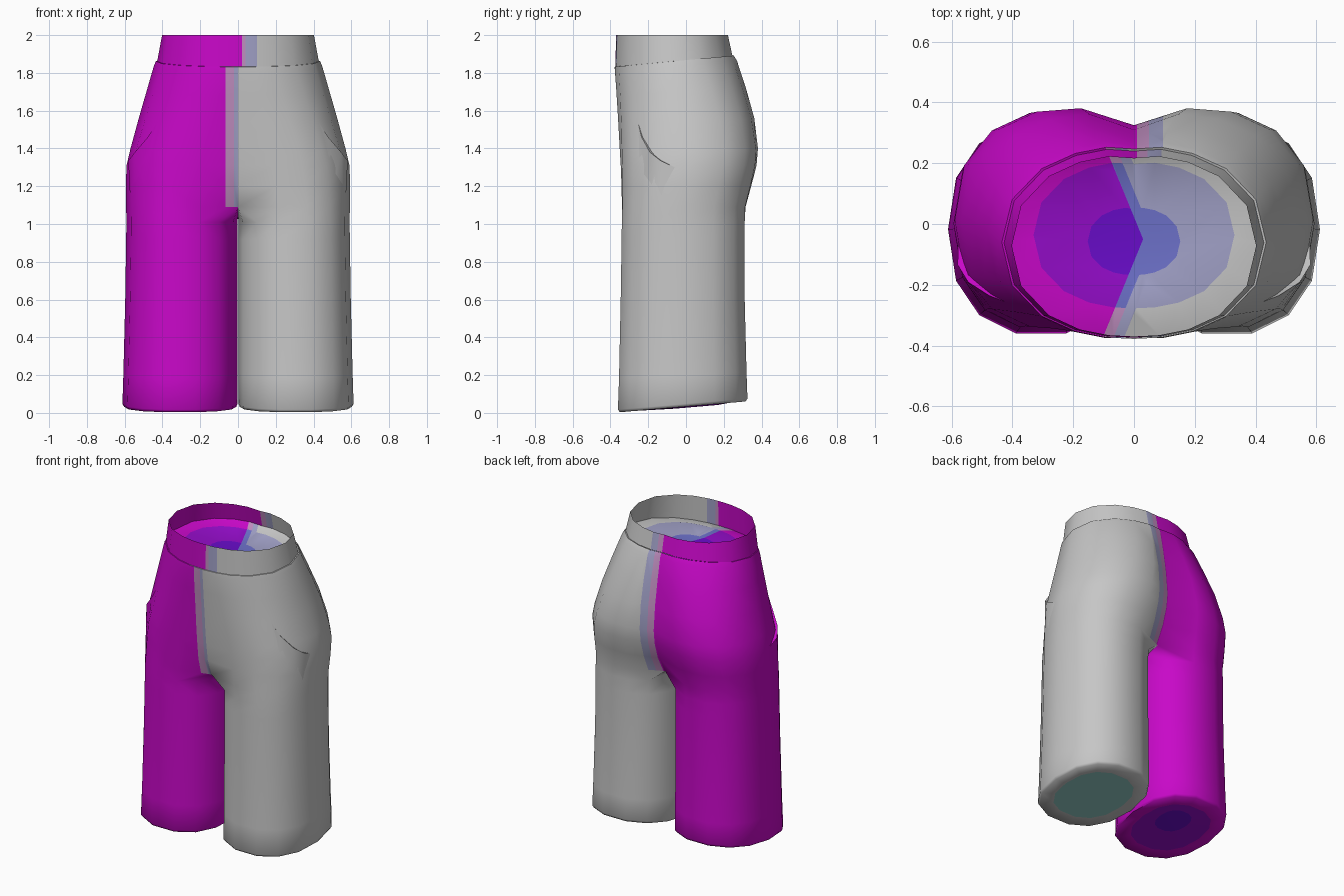
import bpy, bmesh, math
from mathutils import Vector
from mathutils.bvhtree import BVHTree

cube = bpy.data.objects.get("Cube")
if cube:
    bpy.data.objects.remove(cube, do_unlink=True)

# Colours (sRGB 0-255, converted to linear)
COLOURS = {
    "magenta": (200, 8, 200), "grey": (198, 198, 198),
    "mauve": (192, 142, 192), "slate": (160, 160, 198),
    "violet": (147, 12, 200), "indigo": (104, 12, 200),
    "blue": (108, 112, 200), "teal": (145, 200, 195),
}
NAMES = list(COLOURS)
IDX = {n: i for i, n in enumerate(NAMES)}


def linear(v):
    v /= 255
    return v / 12.92 if v < 0.04 else ((v + 0.055) / 1.055) ** 2.4


MATS = []
for name, rgb in COLOURS.items():
    m = bpy.data.materials.new(name)
    m.use_nodes = True
    col = (*[linear(c) for c in rgb], 1)
    m.diffuse_color = col
    bsdf = m.node_tree.nodes["Principled BSDF"]
    bsdf.inputs["Base Color"].default_value = col
    bsdf.inputs["Roughness"].default_value = 0.8
    MATS.append(m)


def finish(bm, name, angle=60):
    bmesh.ops.recalc_face_normals(bm, faces=bm.faces)
    me = bpy.data.meshes.new(name)
    bm.to_mesh(me)
    bm.free()
    for m in MATS:
        me.materials.append(m)
    me.polygons.foreach_set("use_smooth", [True] * len(me.polygons))
    me.set_sharp_from_angle(angle=math.radians(angle))
    ob = bpy.data.objects.new(name, me)
    bpy.context.collection.objects.link(ob)
    return ob


def skin(bm, low, high, mat, closed=True):
    n = len(low)
    for i in range(n if closed else n - 1):
        j = (i + 1) % n
        bm.faces.new((low[i], low[j], high[j], high[i])).material_index = IDX[mat]


def cut(bm, point, normal, keep):
    """Split the faces whose centre passes the keep test along a plane."""
    faces = [f for f in bm.faces if keep(f.calc_center_median())]
    geom = faces + list({e for f in faces for e in f.edges}) + list({v for f in faces for v in f.verts})
    bmesh.ops.bisect_plane(bm, geom=geom, dist=0.0005, plane_co=point, plane_no=normal)


def stripe(x, limits):
    for lim, name in zip(limits, ("magenta", "mauve", "slate")):
        if x < lim:
            return IDX[name]
    return IDX["grey"]


def paint_seam(bm, front, back, zmin):
    for x in front:
        cut(bm, (x, 0, 0), (1, 0, 0), lambda c: c.z > zmin and c.y < 0)
    for x in back:
        cut(bm, (x, 0, 0), (1, 0, 0), lambda c: c.z > zmin and c.y > 0)
    for f in bm.faces:
        c = f.calc_center_median()
        if c.z > zmin:
            f.material_index = stripe(c.x, front if c.y < 0 else back)


# Cross-sections
ANGLES = [math.radians(a) for a in (-90, -80, -66, -48, -24, 0, 24, 48, 66, 80, 90)]
LAST = len(ANGLES) - 1


def spow(v, p):
    return math.copysign(abs(v) ** p, v)


def leg_unit(i):
    """Point i of a leg outline, as fractions of its half width and half depth."""
    a = (i - 5) * math.tau / 14
    return spow(math.cos(a), 0.87), spow(math.sin(a), 0.87)


def half_ring(z, tilt, w, yf, yb, cf, cb, p, lobe=0):
    """Half of a pelvis section, centre front to centre back; lobe blends it into a leg."""
    yc, ry, pts = (yf + yb) / 2, (yb - yf) / 2, []
    for i, a in enumerate(ANGLES):
        s, c = spow(math.sin(a), p), max(math.cos(a), 0) ** p
        lc, ls = leg_unit(i)
        x = w * (c + ((1 + lc) / 2 - c) * lobe)
        s += (ls - s) * lobe
        y = yc + ry * s
        if i == 0:
            x, y = 0, cf
        elif i == LAST:
            x, y = 0, cb
        pts.append(Vector((x, y, z + tilt * s)))
    return pts


def full_ring(*spec):
    pts = half_ring(*spec)
    return pts + [Vector((-p.x, p.y, p.z)) for p in pts[-2:0:-1]]


def leg_ring(z, tilt, w, yf, yb, k=1.0, shift=(0, 0)):
    """Whole leg section; the last three points are the inner thigh."""
    yc, ry, pts = (yf + yb) / 2, (yb - yf) / 2, []
    for i in range(14):
        c, s = leg_unit(i)
        x = w / 2 * (1 + k * c) + shift[0]
        pts.append(Vector((max(x, 0.003), yc + ry * s * k + shift[1], z + tilt * s * k)))
    return pts


TOP = (1.862, 0.03, 0.435, -0.378, 0.257, -0.378, 0.247, 0.9)
PELVIS = [
    TOP,
    (1.835, 0.03, 0.446, -0.38, 0.274, -0.376, 0.258, 0.9),
    (1.7, 0.02, 0.485, -0.372, 0.322, -0.367, 0.285, 0.85, 0.1),
    (1.55, 0.01, 0.528, -0.364, 0.367, -0.355, 0.31, 0.8, 0.25),
    (1.4, 0, 0.569, -0.357, 0.387, -0.345, 0.325, 0.77, 0.45),
    (1.31, 0, 0.59, -0.352, 0.38, -0.335, 0.315, 0.77, 0.6),
    (1.2, 0, 0.594, -0.348, 0.352, -0.32, 0.28, 0.78, 0.75),
    (1.09, 0, 0.592, -0.346, 0.322, -0.28, 0.22, 0.8, 0.9),
]
LEG = [
    (1.01, 0, 0.591, -0.347, 0.318), (0.92, 0, 0.592, -0.348, 0.317), (0.6, 0, 0.597, -0.353, 0.318),
    (0.2, 0.015, 0.607, -0.362, 0.328), (0.047, 0.03, 0.612, -0.368, 0.333),
]
HEM = (0.032, 0.03, 0.612, -0.368, 0.333)

# Body: pelvis and both legs
bm = bmesh.new()
for side, main, rings, shift in ((1, "grey", ("teal", "teal"), (0, 0)),
                                 (-1, "magenta", ("violet", "indigo"), (-0.04, 0.07))):
    def verts(pts):
        return [bm.verts.new((p.x * side, p.y, p.z)) for p in pts]

    rows = [verts(half_ring(*r)) for r in PELVIS]
    for a, b in zip(rows, rows[1:]):
        skin(bm, b, a, main, closed=False)
    # crotch bridge
    front, back = rows[-1][0].co, rows[-1][-1].co
    bridge = [back.lerp(front, t) - Vector((0, 0, 0.05 * math.sin(math.pi * t))) for t in (0.25, 0.5, 0.75)]
    prev = rows[-1] + verts(bridge)
    # leg tube and hem
    for ring in [leg_ring(*r) for r in LEG] + [leg_ring(*HEM, 0.97)]:
        cur = verts(ring)
        skin(bm, cur, prev, main)
        prev = cur
    # leg end discs
    for k, colour, move in ((0.72, main, (0, 0)), (0.33, rings[0], shift)):
        cur = verts(leg_ring(*HEM, k, move))
        skin(bm, cur, prev, colour)
        prev = cur
    bm.faces.new(prev).material_index = IDX[rings[1]]
bmesh.ops.remove_doubles(bm, verts=bm.verts, dist=0.0005)
tree = BVHTree.FromBMesh(bm)
paint_seam(bm, (-0.065, -0.02, 0), (0.01, 0.05, 0.095), 1.09)
finish(bm, "shorts_body")

# Waistband: open standing band
bm = bmesh.new()
low = [bm.verts.new(p) for p in full_ring(1.86, 0.03, 0.428, -0.374, 0.25, -0.374, 0.24, 0.9)]
high = [bm.verts.new(p) for p in full_ring(2.0, 0, 0.402, -0.37, 0.226, -0.37, 0.216, 0.9)]
skin(bm, low, high, "grey")
paint_seam(bm, (0.02, 0.04, 0.1), (0.01, 0.045, 0.09), 0)
finish(bm, "waistband")

# Waist disc with colour rings and a kinked seam
bm = bmesh.new()
outer = full_ring(*TOP)
ring_sets = [[bm.verts.new(p) for p in outer]]
for k, cy, z in ((0.76, 0.04, 1.86), (0.35, -0.055, 1.84)):
    ring_sets.append([bm.verts.new((p.x * k, cy + (p.y - cy) * k, z)) for p in outer])
for a, b, colour in zip(ring_sets, ring_sets[1:], ("grey", "slate")):
    skin(bm, a, b, colour)
bm.faces.new(ring_sets[-1]).material_index = IDX["blue"]
KINK, SLOPE = Vector((0.03, -0.05, 0)), 0.41
cut(bm, KINK, (0, 1, 0), lambda c: True)
for offset in (0, 0.035, 0.07):
    for d in (1, -1):
        cut(bm, KINK + Vector((offset, 0, 0)), (1, SLOPE * d, 0), lambda c: (c.y - KINK.y) * d > 0)
RIGHT = {"grey": "magenta", "slate": "violet", "blue": "indigo"}
for f in bm.faces:
    c, name = f.calc_center_median(), NAMES[f.material_index]
    gap = c.x - KINK.x + SLOPE * abs(c.y - KINK.y)
    if gap < 0:
        f.material_index = IDX[RIGHT[name]]
    elif name == "grey" and gap < 0.07:
        f.material_index = IDX["mauve" if gap < 0.035 else "slate"]
    elif name == "slate" and gap < 0.035:
        f.material_index = IDX["blue"]
finish(bm, "waist_disc")

# Pocket lips: thin wedges lying on the hips
PATH = [(-0.255, 1.54, 0), (-0.23, 1.46, 0.008), (-0.18, 1.38, 0.018), (-0.13, 1.335, 0.022), (-0.06, 1.3, 0)]
for side, label, colour in ((1, "left", "grey"), (-1, "right", "magenta")):
    bm = bmesh.new()
    lines = [[], [], []]
    for y, z, lift in PATH:
        for line, drop, off in zip(lines, (0, 0, 0.22), (-0.003, lift, -0.002)):
            hit, normal, _, _ = tree.ray_cast(Vector((2, y, z - drop)), Vector((-1, 0, 0)))
            out = Vector((abs(normal.x), normal.y * math.copysign(1, normal.x), 0)).normalized()
            p = hit + out * off
            line.append(bm.verts.new((p.x * side, p.y, p.z)))
    skin(bm, lines[1], lines[0], colour, closed=False)
    skin(bm, lines[2], lines[1], colour, closed=False)
    finish(bm, label + "_pocket_lip", 40)
